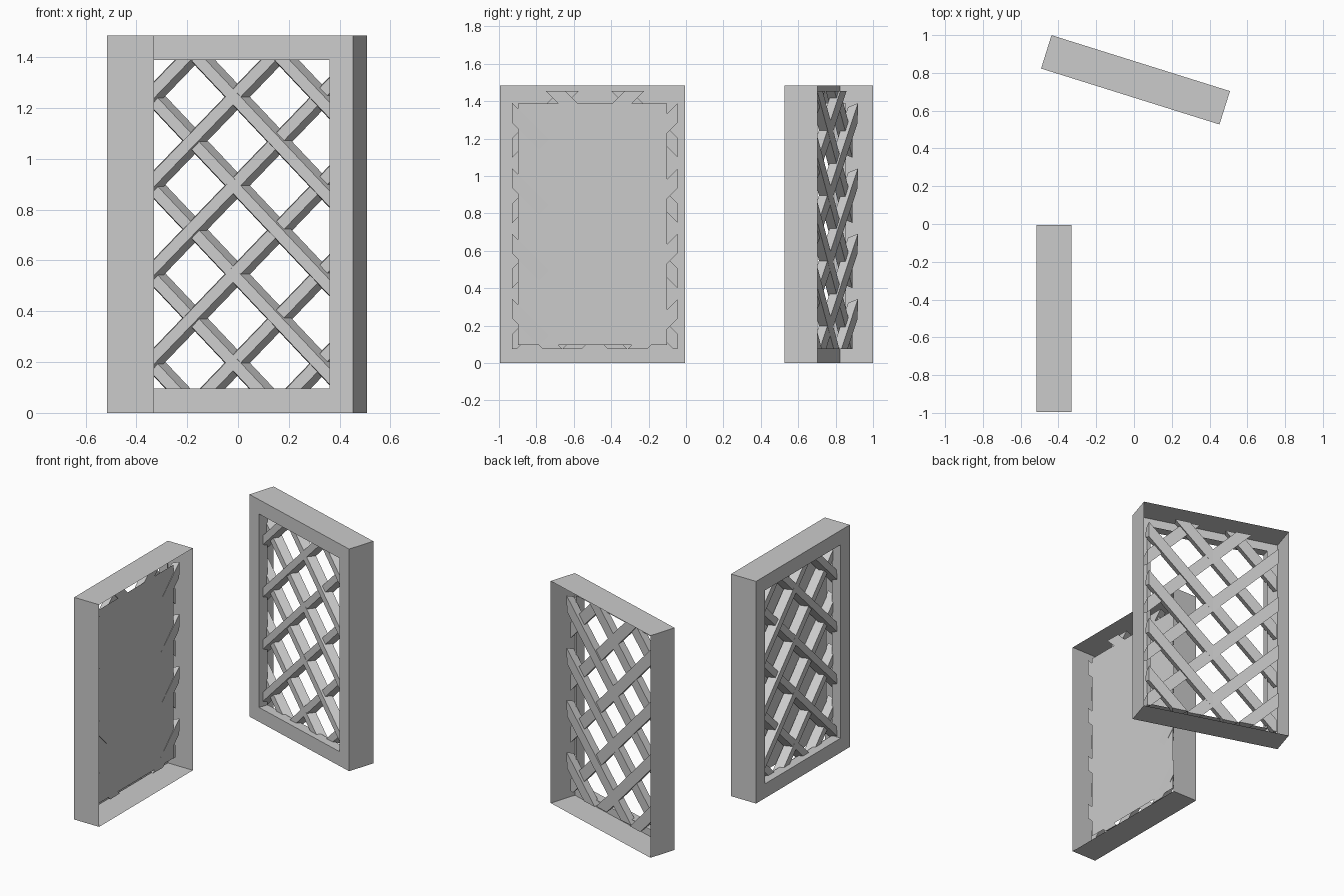
import bpy, bmesh
from math import radians
from mathutils import Vector

if "Cube" in bpy.data.objects:
    bpy.data.objects.remove(bpy.data.objects["Cube"])

W, D, H = 0.99, 0.185, 1.485      # panel width, depth, height
M, LIP = 0.096, 0.065             # border width, depth of the opening's lip
U0, U1, Z0, Z1 = 0.04, 0.925, 0.075, 1.455   # lattice bounds
UC, ZC, PITCH = 0.482, 0.197, 0.349          # lattice centre line and spacing
BACK, TILT = 0.098, 0.033         # back of the slats and lean of each slat set


def finish(bm, name, origin, angle):
    me = bpy.data.meshes.new(name)
    bm.to_mesh(me)
    bm.free()
    ob = bpy.data.objects.new(name, me)
    bpy.context.collection.objects.link(ob)
    ob.location = origin
    ob.rotation_euler.z = radians(angle)
    return ob


def rect(bm, m, y):
    return [bm.verts.new((u, y, z)) for u, z in
            ((m, m), (W - m, m), (W - m, H - m), (m, H - m))]


# Open-backed frame: outer walls, front border, lip around the opening
def frame(name, origin, angle):
    bm = bmesh.new()
    loops = [rect(bm, 0, D), rect(bm, 0, 0), rect(bm, M, 0), rect(bm, M, LIP)]
    for a, b in zip(loops, loops[1:]):
        for i in range(4):
            j = (i + 1) % 4
            bm.faces.new((a[i], a[j], b[j], b[i]))
    bmesh.ops.recalc_face_normals(bm, faces=bm.faces)
    finish(bm, name, origin, angle)


# One chamfered slat, leaning slightly, appended to the lattice
def slat(bm, side, k):
    along = Vector((1, side * TILT, side))
    across = Vector((-side, 0, 1)).normalized()
    mid = Vector((UC, BACK, ZC + k * PITCH))
    profile = ((-0.037, 0), (0.037, 0), (0.022, -0.055), (-0.022, -0.055))
    ends = []
    for t in (-1.2, 1.2):
        ends.append([bm.verts.new(mid + along * t + across * w + Vector((0, d, 0)))
                     for w, d in profile])
    a, b = ends
    for i in range(4):
        j = (i + 1) % 4
        bm.faces.new((a[i], a[j], b[j], b[i]))
    bm.faces.new(a[::-1])
    bm.faces.new(b)


# Two crossing sets of slats trimmed square to the frame
def lattice(name, origin, angle):
    bm = bmesh.new()
    cuts = (((U0, 0, 0), (-1, 0, 0)), ((U1, 0, 0), (1, 0, 0)),
            ((0, 0, Z0), (0, 0, -1)), ((0, 0, Z1), (0, 0, 1)))
    for side in (1, -1):
        for k in range(-1, 5):
            one = bmesh.new()
            slat(one, side, k)
            for co, no in cuts:
                res = bmesh.ops.bisect_plane(
                    one, geom=one.verts[:] + one.edges[:] + one.faces[:],
                    plane_co=co, plane_no=no, clear_outer=True)
                rim = [e for e in res['geom_cut'] if isinstance(e, bmesh.types.BMEdge)]
                if rim:
                    bmesh.ops.holes_fill(one, edges=rim, sides=0)
            bmesh.ops.recalc_face_normals(one, faces=one.faces)
            tmp = bpy.data.meshes.new("tmp")
            one.to_mesh(tmp)
            one.free()
            bm.from_mesh(tmp)
            bpy.data.meshes.remove(tmp)
    finish(bm, name, origin, angle)


# Flat sheet behind the lattice
def backing(name, origin, angle):
    bm = bmesh.new()
    bm.faces.new(rect(bm, M, 0.107)[::-1])
    finish(bm, name, origin, angle)


panels = (("side", (-0.515, -0.005, 0), -90),
          ("rear", (-0.492, 0.823, 0), -17.4))
for label, origin, angle in panels:
    frame(label + "_frame", origin, angle)
    lattice(label + "_lattice", origin, angle)
backing("side_backing", panels[0][1], panels[0][2])
